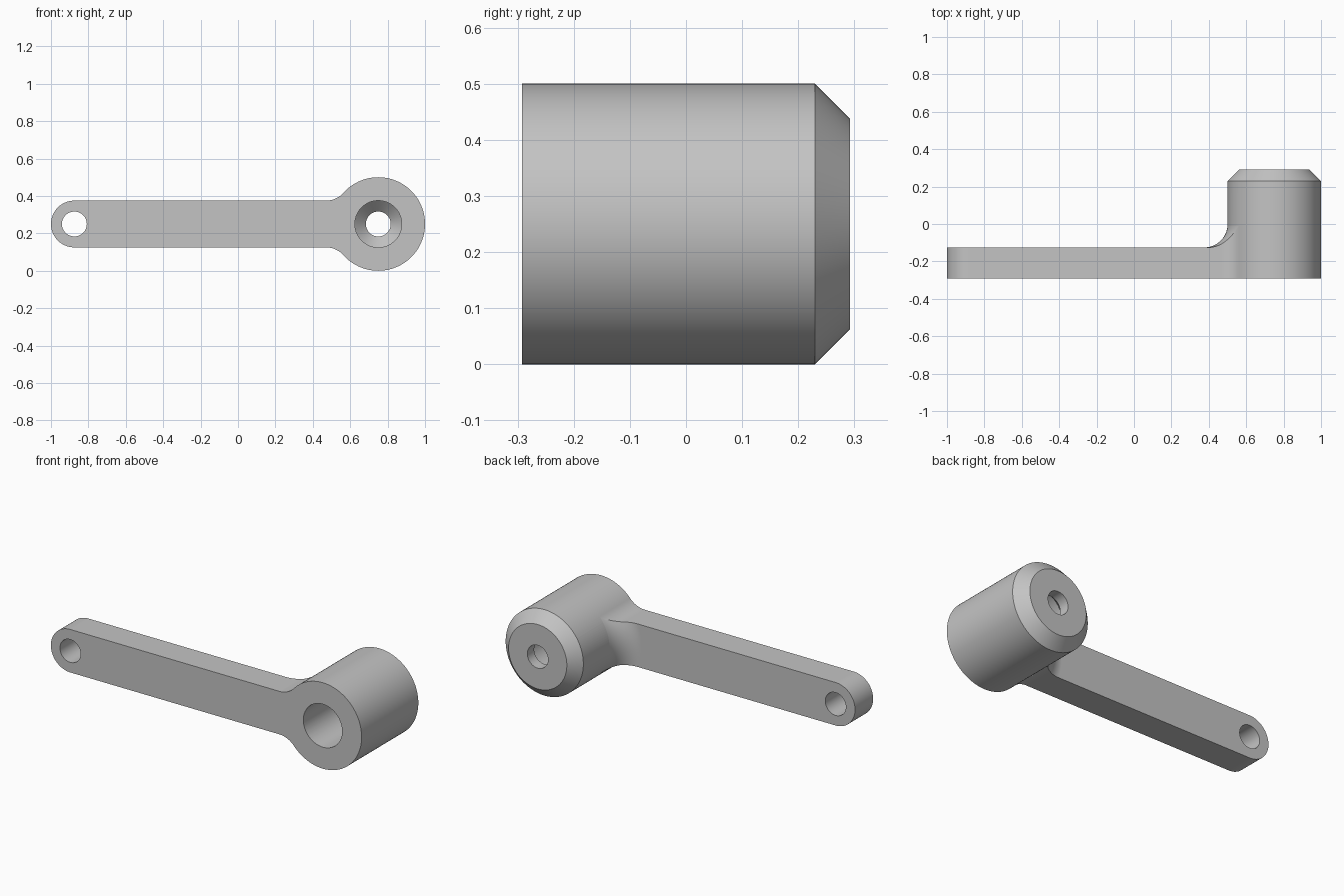
import bpy, bmesh
from math import sin, cos, pi, atan2, sqrt
from mathutils import Vector

cube = bpy.data.objects.get("Cube")
if cube:
    bpy.data.objects.remove(cube, do_unlink=True)

AXIS_Z = 0.25                      # height of both hole axes
BOSS_X, BOSS_R = 0.75, 0.25
PIN_X, ARM_R = -0.875, 0.125
FRONT, BACK = -0.292, 0.292
FILLET = 0.125
HOLE_R = 0.0665
CHAMFER = 0.0625

steel = bpy.data.materials.new("plain grey")
steel.use_nodes = True
grey = (0.55, 0.55, 0.55, 1)
steel.diffuse_color = grey
steel.node_tree.nodes["Principled BSDF"].inputs["Base Color"].default_value = grey


def finish(bm, name):
    bmesh.ops.recalc_face_normals(bm, faces=bm.faces)
    mesh = bpy.data.meshes.new(name)
    bm.to_mesh(mesh)
    bm.free()
    mesh.materials.append(steel)
    obj = bpy.data.objects.new(name, mesh)
    bpy.context.collection.objects.link(obj)
    return obj


def lathe(name, profile, x, closed=False, steps=128):
    """Turn (radius, y) points about a front-to-back axis at x."""
    bm = bmesh.new()
    verts = [bm.verts.new((x + r, y, AXIS_Z)) for r, y in profile]
    edges = [bm.edges.new(pair) for pair in zip(verts, verts[1:])]
    if closed:
        edges.append(bm.edges.new((verts[-1], verts[0])))
    bmesh.ops.spin(bm, geom=verts + edges, cent=(x, 0, AXIS_Z), axis=(0, 1, 0),
                   dvec=(0, 0, 0), angle=2 * pi, steps=steps)
    bmesh.ops.remove_doubles(bm, verts=bm.verts, dist=1e-5)
    return finish(bm, name)


def arc(cx, cy, r, a0, a1, n):
    return [(cx + r * cos(a0 + (a1 - a0) * i / n),
             cy + r * sin(a0 + (a1 - a0) * i / n)) for i in range(n + 1)]


def apply(obj, mod):
    bpy.context.view_layer.objects.active = obj
    bpy.ops.object.modifier_apply(modifier=mod.name)


def combine(obj, other, operation):
    mod = obj.modifiers.new(operation.lower(), 'BOOLEAN')
    mod.operation = operation
    mod.solver = 'EXACT'
    mod.object = other
    apply(obj, mod)
    bpy.data.objects.remove(other, do_unlink=True)


# Arm: rounded end, straight sides, then concave blends into the boss
dx = sqrt((BOSS_R + FILLET) ** 2 - (ARM_R + FILLET) ** 2)
dz = ARM_R + FILLET
upper = arc(PIN_X, 0, ARM_R, pi, pi / 2, 32)
upper += arc(BOSS_X - dx, dz, FILLET, -pi / 2, -atan2(dz, dx), 16)
upper.append((BOSS_X, 0.1))
outline = upper + [(x, -z) for x, z in reversed(upper[1:])]
bm = bmesh.new()
face = bm.faces.new([bm.verts.new((x, FRONT, AXIS_Z + z)) for x, z in outline])
raised = bmesh.ops.extrude_face_region(bm, geom=[face])["geom"]
bmesh.ops.translate(bm, vec=Vector((0, -0.002 - FRONT, 0)),
                    verts=[v for v in raised if isinstance(v, bmesh.types.BMVert)])
arm = finish(bm, "arm")

# Thin the arm, leaving a curved fillet around the boss
r = FILLET + 0.0005
sweep = arc(BOSS_R + FILLET, 0, r, -pi / 2, -pi, 16)
ring = [(3, -r)] + sweep + [(sweep[-1][0], 0.1), (3, 0.1)]
combine(arm, lathe("fillet_cutter", ring, BOSS_X, closed=True), 'DIFFERENCE')

# Boss with a chamfered back rim
lever = lathe("lever_arm_with_boss", [
    (0, FRONT), (BOSS_R, FRONT), (BOSS_R, BACK - CHAMFER),
    (BOSS_R - CHAMFER, BACK), (0, BACK)], BOSS_X)
combine(lever, arm, 'UNION')

# Front bore with a conical floor and a small through hole
cone_end = BACK - CHAMFER
bore = [(0, -0.5), (ARM_R, -0.5), (ARM_R, cone_end - (ARM_R - HOLE_R)),
        (HOLE_R, cone_end), (HOLE_R, 0.5), (0, 0.5)]
combine(lever, lathe("bore_cutter", bore, BOSS_X, steps=96), 'DIFFERENCE')

# Pin hole at the far end of the arm
pin = [(0, -0.5), (HOLE_R, -0.5), (HOLE_R, 0.5), (0, 0.5)]
combine(lever, lathe("pin_cutter", pin, PIN_X, steps=64), 'DIFFERENCE')

# Smooth curves, crisp edges, flat faces kept flat
bpy.ops.object.select_all(action='DESELECT')
lever.select_set(True)
bpy.context.view_layer.objects.active = lever
bpy.ops.object.shade_smooth_by_angle(angle=pi / 6)
weighted = lever.modifiers.new("weighted_normals", 'WEIGHTED_NORMAL')
weighted.keep_sharp = True
